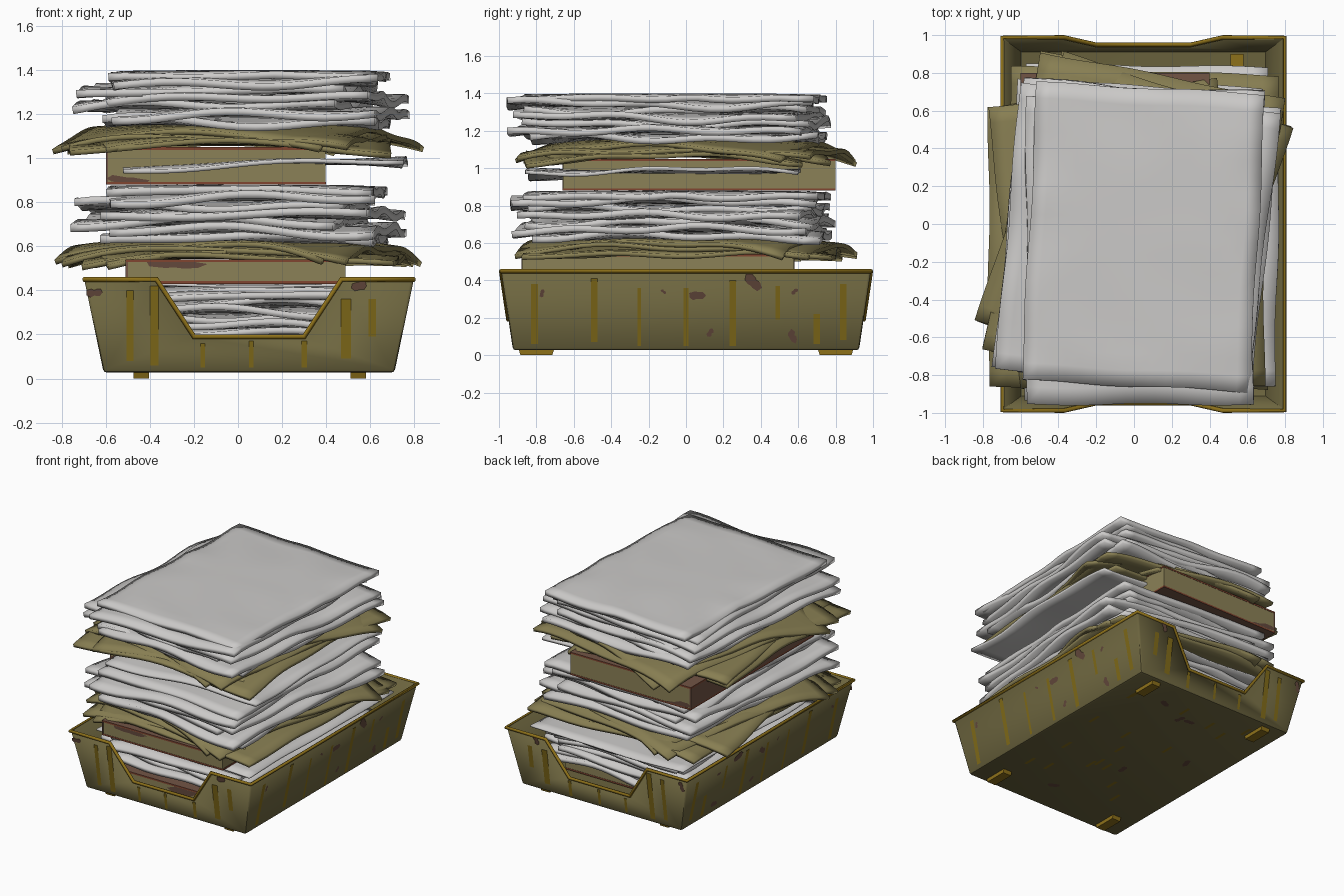
import bpy, bmesh, math, random
from mathutils import Vector, Matrix

if "Cube" in bpy.data.objects:
    bpy.data.objects.remove(bpy.data.objects["Cube"])

random.seed(4)


def mat(name, r, g, b):
    m = bpy.data.materials.new(name)
    m.diffuse_color = (r, g, b, 1)
    m.use_nodes = True
    m.node_tree.nodes["Principled BSDF"].inputs["Base Color"].default_value = m.diffuse_color
    return m


PAPER = mat("paper_white", .60, .59, .58)
FOLDER = mat("folder_khaki", .245, .21, .085)
TRAY = mat("tray_olive", .155, .133, .05)
GOLD = mat("rim_gold", .27, .165, .01)
STREAK = mat("streak_gold", .225, .15, .01)
RUST = mat("rust_patch", .125, .065, .045)
COVER = mat("book_cover_brown", .17, .09, .06)
PAGES = mat("book_side_khaki", .26, .22, .095)
EDGE = mat("book_edge_red", .22, .06, .03)


def add(name, bm, *mats):
    me = bpy.data.meshes.new(name)
    bm.to_mesh(me)
    bm.free()
    ob = bpy.data.objects.new(name, me)
    bpy.context.collection.objects.link(ob)
    for m in mats:
        me.materials.append(m)
    return ob


def smooth(ob, deg):
    bpy.ops.object.select_all(action='DESELECT')
    ob.select_set(True)
    bpy.context.view_layer.objects.active = ob
    bpy.ops.object.shade_smooth_by_angle(angle=math.radians(deg))


def box(bm, x0, x1, y0, y1, z0, z1, mi=0):
    r = bmesh.ops.create_cube(bm, size=1)
    for v in r['verts']:
        v.co = Vector(((x0 + x1) / 2 + v.co.x * (x1 - x0), (y0 + y1) / 2 + v.co.y * (y1 - y0),
                       (z0 + z1) / 2 + v.co.z * (z1 - z0)))
    for f in {f for v in r['verts'] for f in v.link_faces}:
        f.material_index = mi
    return r['verts']


# --- Tray: tapered bin with a notch in the front and back walls
CX, Z0, Z1 = .05, .027, .45


def half(z):
    t = (z - Z0) / (Z1 - Z0)
    return .66 + .088 * t, .925 + .063 * t


def wall_point(side, u, z, off=0.0):
    hx, hy = half(z)
    if side in ("front", "back"):
        return Vector((u, (hy + off) * (-1 if side == "front" else 1), z))
    return Vector((CX + (hx + off) * (-1 if side == "left" else 1), u, z))


bm = bmesh.new()
hx0, hy0 = half(Z0)
hx1, hy1 = half(Z1)
NOTCH = [(-.37, Z1), (-.20, .19), (.30, .19), (.47, Z1)]
bot = [bm.verts.new((CX + sx * hx0, sy * hy0, Z0)) for sx, sy in ((-1, -1), (1, -1), (1, 1), (-1, 1))]
top = [bm.verts.new((CX + sx * hx1, sy * hy1, Z1)) for sx, sy in ((-1, -1), (1, -1), (1, 1), (-1, 1))]
nf = [bm.verts.new(wall_point("front", u, z)) for u, z in NOTCH]
nb = [bm.verts.new(wall_point("back", u, z)) for u, z in NOTCH[::-1]]
bm.faces.new(bot[::-1])
bm.faces.new([bot[1], bot[2], top[2], top[1]])
bm.faces.new([bot[3], bot[0], top[0], top[3]])
bm.faces.new([bot[0], bot[1], top[1]] + nf[::-1] + [top[0]])
bm.faces.new([bot[2], bot[3], top[3]] + nb[::-1] + [top[2]])
rim_path = [v.co.copy() for v in [top[0]] + nf + [top[1], top[2]] + nb + [top[3]]]
bm.normal_update()
bmesh.ops.bevel(bm, geom=[e for e in bm.edges if len(e.link_faces) == 2], offset=.015,
                segments=2, profile=.5, affect='EDGES')
tray = add("tray", bm, TRAY)
s = tray.modifiers.new("wall", 'SOLIDIFY')
s.thickness, s.offset = .015, -1
smooth(tray, 30)

# --- Rolled rim along the tray's top edge
cu = bpy.data.curves.new("tray_rim", 'CURVE')
cu.dimensions, cu.bevel_depth, cu.bevel_resolution = '3D', .012, 2
sp = cu.splines.new('POLY')
sp.points.add(len(rim_path) - 1)
for p, c in zip(sp.points, rim_path):
    p.co = (*c, 1)
sp.use_cyclic_u = True
rim = bpy.data.objects.new("tray_rim", cu)
bpy.context.collection.objects.link(rim)
cu.materials.append(GOLD)
bpy.context.view_layer.objects.active = rim
rim.select_set(True)
bpy.ops.object.convert(target='MESH')

# --- Feet, showing through the tray floor, with slightly tapered ends
bm = bmesh.new()
for x in (-.44, .545):
    for y in (-.80, .80):
        for v in box(bm, x - .035, x + .035, y - .1, y + .1, 0, .05):
            if v.co.z < .01:
                v.co.y += .015 if v.co.y < y else -.015
add("tray_feet", bm, GOLD)


# --- Worn paint: streaks and rust patches as flat plates on the walls
def plate(bm, pts, outward):
    f = bm.faces.new([bm.verts.new(p) for p in pts])
    f.normal_update()
    if f.normal.dot(Vector(outward)) < 0:
        f.normal_flip()


def blob(u, v, r, stretch=1.0):
    ph = random.random() * 6
    for i in range(11):
        a = i * math.tau / 11
        k = r * (.75 + .35 * math.sin(2 * a + ph) + random.uniform(-.12, .12))
        yield u + k * math.cos(a), v + stretch * k * math.sin(a)


OUT = {"front": (0, -1, 0), "back": (0, 1, 0), "left": (-1, 0, 0), "right": (1, 0, 0)}
END_S = [(-.49, .08, .40, .03), (-.38, .06, .42, .04), (-.16, .05, .16, .02), (.06, .05, .17, .02),
         (.30, .05, .17, .025), (.49, .09, .36, .045), (.61, .19, .36, .035)]
SIDE_S = [(-.81, .06, .38, .035), (-.49, .07, .41, .035), (-.25, .05, .36, .02), (0, .05, .36, .025),
          (.25, .05, .40, .035), (.49, .19, .37, .025), (.70, .06, .22, .035), (.84, .08, .38, .035)]
END_P = [(-.65, .39, .035), (.55, .42, .035)]
SIDE_P = [(.06, .32, .04), (.36, .39, .05), (.57, .10, .035), (.13, .12, .025), (-.77, .33, .02),
          (-.12, .34, .015), (.58, .34, .02)]
bs, bp = bmesh.new(), bmesh.new()
for side, out in OUT.items():
    end = side in ("front", "back")
    for u, a, b, w in (END_S if end else SIDE_S):
        q = [(u - w / 2, a), (u + w / 2, a), (u + w / 2, b), (u - w / 2, b)]
        plate(bs, [wall_point(side, p, z, .003) for p, z in q], out)
    for u, z, r in (END_P if end else SIDE_P):
        plate(bp, [wall_point(side, p, zz, .003) for p, zz in blob(u, z, r)], out)
for i in range(24):
    x, y = random.uniform(-.45, .55), random.uniform(-.8, .75)
    if i % 4 == 0:
        plate(bp, [(p, q, Z0 - .003) for p, q in blob(x, y, .04)], (0, 0, -1))
    else:
        plate(bs, [(x + p, y + q, Z0 - .003) for p, q in ((0, 0), (.022, 0), (.022, .1), (0, .1))], (0, 0, -1))
add("tray_streaks", bs, STREAK)
add("tray_rust_patches", bp, RUST)


# --- Books: khaki block between brown covers with a brown spine on the left
def book(name, x0, x1, y0, y1, z0, z1, patches):
    bm = bmesh.new()
    box(bm, x0 + .005, x1 - .002, y0 + .002, y1 - .002, z0 + .01, z1 - .01, 0)
    for v in (box(bm, x0, x1, y0, y1, z0, z0 + .012, 1), box(bm, x0, x1, y0, y1, z1 - .012, z1, 1)):
        for f in {f for p in v for f in p.link_faces}:
            f.normal_update()
            if abs(f.normal.z) < .5:
                f.material_index = 2
    box(bm, x0, x0 + .01, y0, y1, z0 + .012, z1 - .012, 1)
    add(name, bm, PAGES, COVER, EDGE)
    bm = bmesh.new()
    zc = lambda z: min(max(z, z0 + .012), z1 - .012)
    for u, z, r in patches:
        for y, n in ((y0 - .001, -1), (y1 + .001, 1)):
            plate(bm, [(min(max(p, x0), x1), y, zc(q)) for p, q in blob(u, z, r, .3)], (0, n, 0))
    add(name + "_patches", bm, RUST)


book("bottom_book", -.40, .58, -.85, .60, .05, .2, [(.2, .18, .2)])
book("middle_book", -.51, .49, -.88, .58, .43, .54, [(-.28, .52, .12)])
book("upper_book", -.60, .40, -.66, .80, .88, 1.05, [(-.5, .9, .1)])


# --- Wavy sheets for papers and folders
def sheet(name, cx, cy, w, d, rot, z, thick, m, wave=.012, droop=0.0, tilt=0.0, flat=False):
    bm = bmesh.new()
    bmesh.ops.create_grid(bm, x_segments=16, y_segments=18, size=1)
    ph = [random.uniform(0, 6.28) for _ in range(6)]
    R = Matrix.Rotation(math.radians(rot), 3, 'Z')
    for v in bm.verts:
        u, t = v.co.x, v.co.y
        e = max(abs(u), abs(t)) ** 4
        k = wave * (.2 + e)
        h = k * (math.sin(4 * u + ph[0]) * math.cos(3 * t + ph[1]) + .6 * math.sin(7 * t + 2 * u + ph[2]))
        if flat:
            h = -abs(h) * .8
        h -= droop * ((u * u + t * t) / 2) ** 2
        p = R @ Vector((u * w / 2 + .006 * math.sin(5 * t + ph[3]), t * d / 2 + .006 * math.sin(5 * u + ph[4]), 0))
        v.co = (cx + p.x, cy + p.y, z + h + tilt * u)
    ob = add(name, bm, m)
    s = ob.modifiers.new("thickness", 'SOLIDIFY')
    s.thickness, s.offset = thick, -1
    smooth(ob, 35)


# footprint of each bundle in a paper stack, bottom to top: cx, cy, w, d, turn
BUNDLES = [(.04, -.04, 1.24, 1.54, -3), (.10, -.11, 1.20, 1.58, -6), (-.07, -.05, 1.20, 1.54, -6),
           (.08, -.09, 1.22, 1.52, -7), (-.06, -.06, 1.22, 1.52, -5), (.03, -.14, 1.20, 1.63, 0),
           (.05, -.07, 1.21, 1.58, -3)]


def paper_stack(name, z0, z1, dx=0.0, dy=0.0, kw=1.0, kd=1.0, kr=1.0):
    n = len(BUNDLES)
    step = (z1 - z0) / n
    for i, (cx, cy, w, d, r) in enumerate(BUNDLES):
        sheet(f"{name}_{i + 1}", cx * kw + dx, cy * kd + dy, w * kw, d * kd, r * kr, z0 + (i + 1) * step,
              step * .95, PAPER, .017, .012, flat=i == n - 1)


paper_stack("tray_papers", .20, .42, .02, .06, .9, 1.0, .4)
sheet("tray_wide_sheet", .06, .0, 1.28, 1.68, -1, .428, .012, PAPER, .006)
paper_stack("middle_papers", .62, .88, -.01, .02)
paper_stack("top_papers", 1.15, 1.40)
sheet("loose_sheet", .125, -.115, 1.27, 1.46, -1, .985, .02, PAPER, .012, .01, .015)

# --- Folders drooping over the books
SPREAD = [(-.08, -.05, 1.22, 1.5, 7), (0, 0, 1.32, 1.6, -11), (0, 0, 1.28, 1.5, -18)]
LOWER = [(.03, -.02, 1.42, 1.66, -2)] + SPREAD
UPPER = [(-.04, -.12, 1.46, 1.48, 0)] + SPREAD
for name, z, folders in (("lower_folder", .57, LOWER), ("upper_folder", 1.085, UPPER)):
    for i, (cx, cy, w, d, r) in enumerate(folders):
        sheet(f"{name}_{i + 1}", cx, cy, w, d, r, z + .023 * i, .024, FOLDER, .012, .045 + .02 * i)
